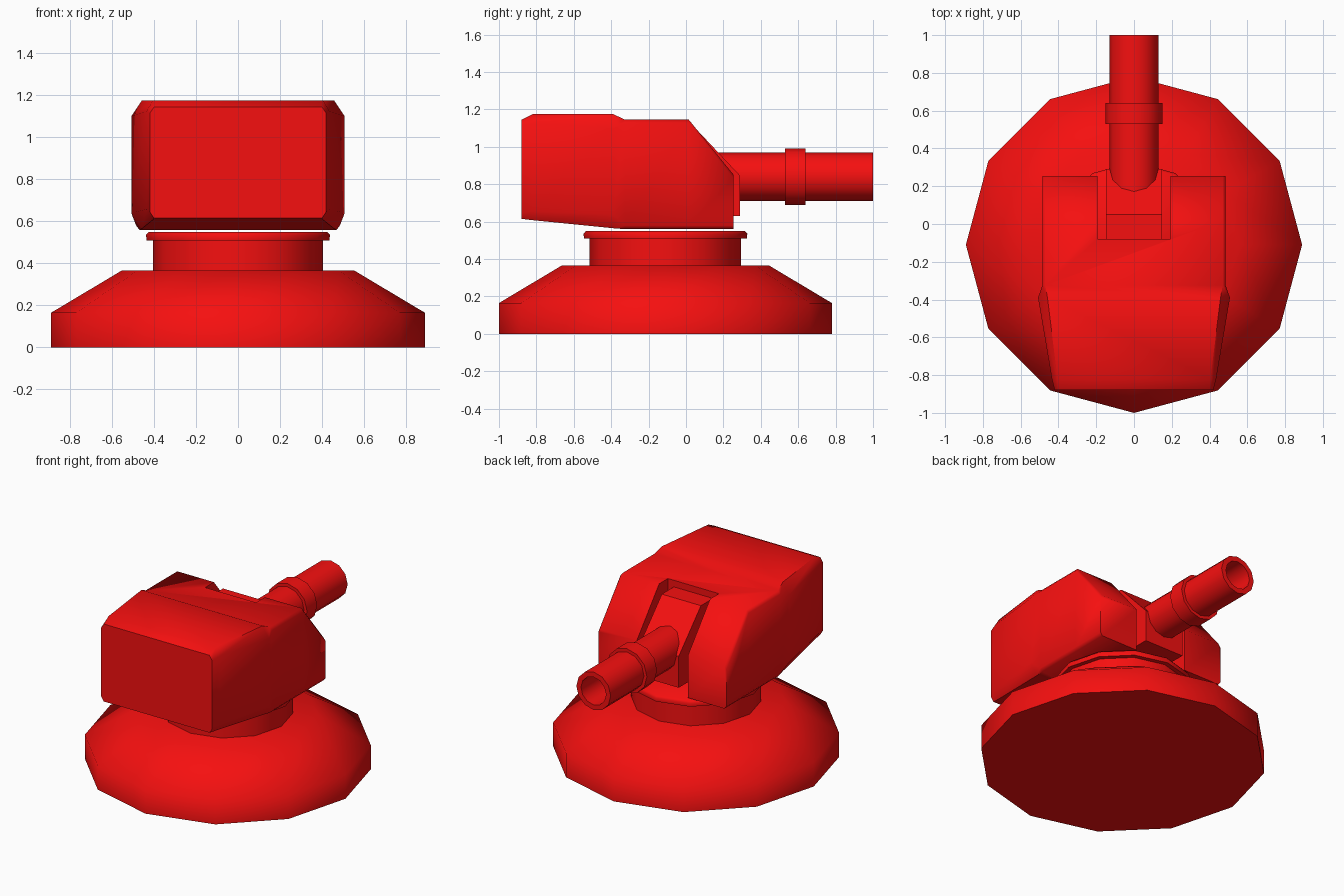
import bpy, bmesh
from math import cos, sin, pi, radians

if "Cube" in bpy.data.objects:
    bpy.data.objects.remove(bpy.data.objects["Cube"])

red = bpy.data.materials.new("red_paint")
red.diffuse_color = (0.92, 0.005, 0.005, 1)
red.use_nodes = True
red.node_tree.nodes["Principled BSDF"].inputs["Base Color"].default_value = red.diffuse_color


def make(name, verts, faces, angle=60):
    me = bpy.data.meshes.new(name)
    bm = bmesh.new()
    vs = [bm.verts.new(v) for v in verts]
    for f in faces:
        bm.faces.new([vs[i] for i in f])
    bmesh.ops.recalc_face_normals(bm, faces=bm.faces)
    bm.to_mesh(me)
    bm.free()
    me.materials.append(red)
    ob = bpy.data.objects.new(name, me)
    bpy.context.collection.objects.link(ob)
    smooth(ob, angle)
    return ob


def smooth(ob, angle):
    bpy.ops.object.select_all(action='DESELECT')
    ob.select_set(True)
    bpy.context.view_layer.objects.active = ob
    bpy.ops.object.shade_smooth_by_angle(angle=radians(angle))


def loft(name, rings, angle=60):
    """Skin equal-length rings of points and cap both ends."""
    n = len(rings[0])
    faces = [(r * n + i, r * n + (i + 1) % n, (r + 1) * n + (i + 1) % n, (r + 1) * n + i)
             for r in range(len(rings) - 1) for i in range(n)]
    faces.append(tuple(range(n)))
    faces.append(tuple((len(rings) - 1) * n + i for i in range(n)))
    return make(name, [p for ring in rings for p in ring], faces, angle)


SIDES = [i * pi / 6 for i in range(12)]


def turned_z(name, profile, cy=-0.11):
    return loft(name, [[(r * cos(a), cy + r * sin(a), z) for a in SIDES] for r, z in profile])


def turned_y(name, profile, cz=0.84):
    return loft(name, [[(r * cos(a), y, cz + r * sin(a)) for a in SIDES] for r, y in profile])


def extruded_x(name, profile, half):
    return loft(name, [[(x, y, z) for y, z in profile] for x in (-half, half)], 30)


# Round base, neck and swivel collar
turned_z("base", [(0.89, 0), (0.89, 0.165), (0.555, 0.365)])
turned_z("neck", [(0.405, 0.36), (0.405, 0.515)])
turned_z("swivel_collar", [(0.435, 0.51), (0.438, 0.535), (0.425, 0.55)])


# Turret housing, lofted front to back through chamfered sections
def section(y, w, bot, top, cx, cz):
    right = [(w - cx, bot), (w, bot + cz), (w, top - cz), (w - cx, top)]
    return [(x, y, z) for x, z in right] + [(-x, y, z) for x, z in reversed(right)]


housing = loft("turret_housing", [section(*s) for s in (
    (-0.88, 0.42, 0.615, 1.145, 0.02, 0.03),
    (-0.82, 0.435, 0.608, 1.175, 0.03, 0.05),
    (-0.39, 0.508, 0.565, 1.175, 0.05, 0.075),
    (-0.325, 0.485, 0.56, 1.145, 0.015, 0.02),
    (0.015, 0.485, 0.56, 1.145, 0.015, 0.02),
    (0.255, 0.485, 0.56, 0.85, 0.015, 0.02))], 55)

# Slot at the back that leaves two arms
cutter = extruded_x("slot_cutter", [(-0.08, 0.4), (0.5, 0.4), (0.5, 1.4), (-0.08, 1.4)], 0.193)
cut = housing.modifiers.new("slot", 'BOOLEAN')
cut.operation, cut.object, cut.solver = 'DIFFERENCE', cutter, 'EXACT'
bpy.context.view_layer.objects.active = housing
bpy.ops.object.modifier_apply(modifier="slot")
bpy.data.objects.remove(cutter)
smooth(housing, 55)

# Barrel mount between the arms
extruded_x("barrel_mount", [(-0.085, 0.63), (0.29, 0.63), (0.29, 0.845),
                            (0.05, 1.1), (-0.085, 1.1)], 0.148)

# Hollow barrel and its ring
turned_y("barrel", [(0.13, 0.15), (0.13, 1.0), (0.095, 1.0), (0.095, 0.7)])
turned_y("barrel_ring", [(0.152, 0.53), (0.152, 0.64)])
